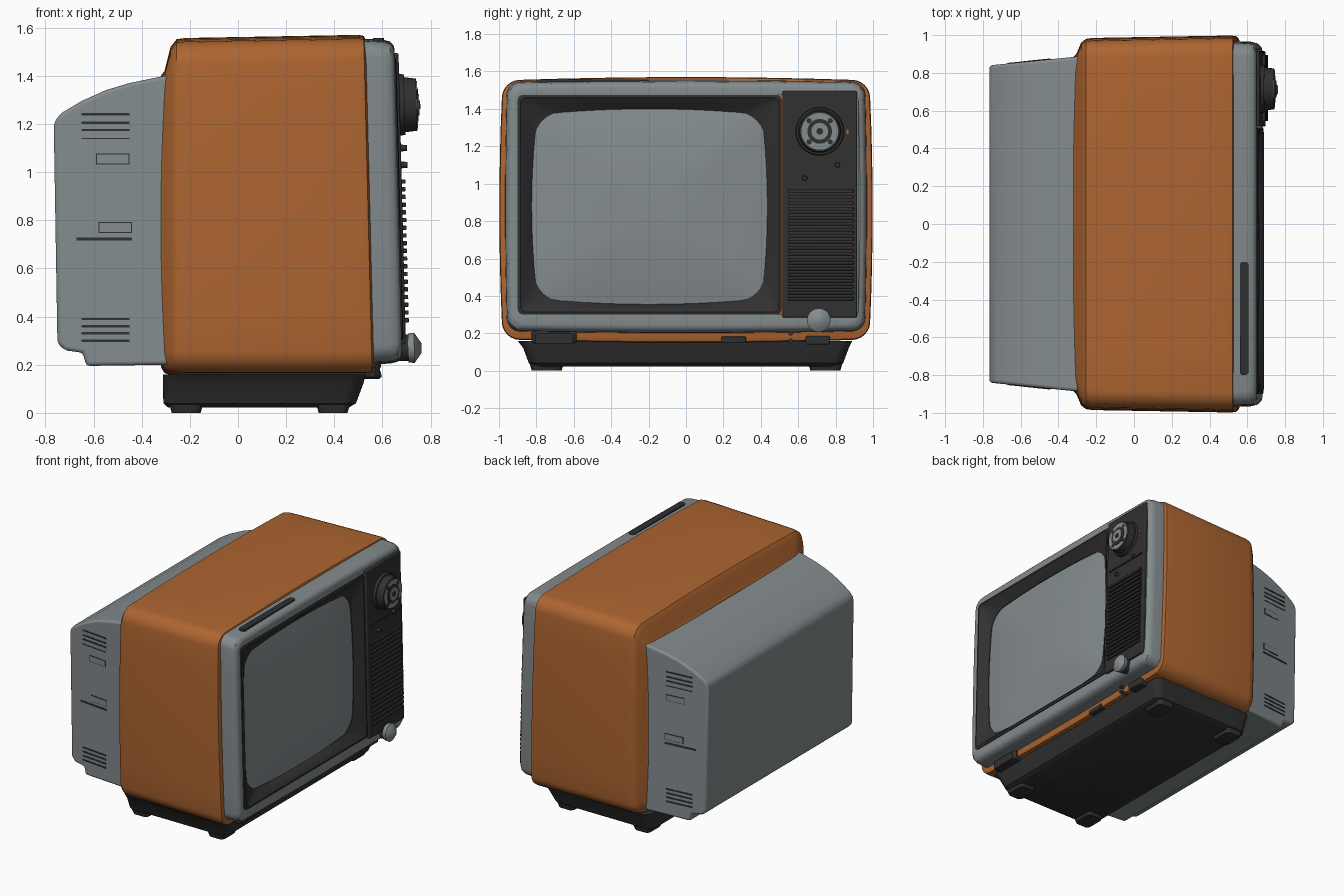
import bpy, bmesh, math
from mathutils import Matrix, Vector

old = bpy.data.objects.get("Cube")
if old:
    bpy.data.objects.remove(old, do_unlink=True)


def material(name, rgb):
    m = bpy.data.materials.new(name)
    m.use_nodes = True
    m.diffuse_color = (*rgb, 1)
    m.node_tree.nodes["Principled BSDF"].inputs["Base Color"].default_value = (*rgb, 1)
    return m


ORANGE = material("burnt orange", (0.42, 0.13, 0.03))
GREY = material("cool grey", (0.23, 0.26, 0.27))
DARK = material("charcoal", (0.03, 0.03, 0.031))


def finish(name, bm, mat, lean=False, bevel=0.0, angle=35):
    """Turn a bmesh into an object; lean tilts the front parts back."""
    if lean:
        for v in bm.verts:
            if v.co.x > 0.4:
                v.co.x += 0.025 * (1.56 - v.co.z)
    bmesh.ops.recalc_face_normals(bm, faces=bm.faces)
    me = bpy.data.meshes.new(name)
    bm.to_mesh(me)
    bm.free()
    me.materials.append(mat)
    ob = bpy.data.objects.new(name, me)
    bpy.context.collection.objects.link(ob)
    bpy.ops.object.select_all(action='DESELECT')
    ob.select_set(True)
    bpy.context.view_layer.objects.active = ob
    bpy.ops.object.shade_smooth_by_angle(angle=math.radians(angle))
    if bevel:
        mod = ob.modifiers.new("soft edges", 'BEVEL')
        mod.width, mod.segments = bevel, 3
    return ob


def rounded(u0, u1, v0, v1, r, bulge=0.0, arc=6, side=8):
    """Rounded rectangle whose sides swell outwards by bulge."""
    cu, cv, hu, hv = (u0 + u1) / 2, (v0 + v1) / 2, (u1 - u0) / 2, (v1 - v0) / 2
    corners = []
    for k, (su, sv) in enumerate([(1, 1), (-1, 1), (-1, -1), (1, -1)]):
        corners.append([Vector((su * (hu - r), sv * (hv - r))) + r * Vector((math.cos(a), math.sin(a)))
                        for a in [(k + i / arc) * math.pi / 2 for i in range(arc + 1)]])
    pts = []
    for k, c in enumerate(corners):
        nxt = corners[(k + 1) % 4][0]
        pts += c + [c[-1].lerp(nxt, i / side) for i in range(1, side)]
    return [(cu + p.x * (1 - bulge * (p.y / hv) ** 2 / hu),
             cv + p.y * (1 - bulge * (p.x / hu) ** 2 / hv)) for p in pts]


def at_x(x, *args, **kw):
    return [(x, u, v) for u, v in rounded(*args, **kw)]


def at_z(z, *args):
    return [(u, v, z) for u, v in rounded(*args)]


def loft(name, loops, mat, ring=False, **kw):
    bm = bmesh.new()
    rows = [[bm.verts.new(p) for p in loop] for loop in loops]
    pairs = list(zip(rows, rows[1:])) + ([(rows[-1], rows[0])] if ring else [])
    for a, b in pairs:
        for i in range(len(a)):
            j = (i + 1) % len(a)
            bm.faces.new((a[i], a[j], b[j], b[i]))
    if not ring:
        bm.faces.new(rows[0])
        bm.faces.new(rows[-1])
    return finish(name, bm, mat, **kw)


def box(name, lo, hi, mat, turn=0.0, **kw):
    lo, hi = Vector(lo), Vector(hi)
    bm = bmesh.new()
    bmesh.ops.create_cube(bm, size=1, matrix=Matrix.Translation((lo + hi) / 2)
                          @ Matrix.Rotation(turn, 4, 'Z') @ Matrix.Diagonal((*(hi - lo), 1)))
    return finish(name, bm, mat, **kw)


def disc(name, x0, x1, y, z, r0, r1, mat, sides=40, **kw):
    """Round part pointing forwards along x."""
    bm = bmesh.new()
    bmesh.ops.create_cone(bm, cap_ends=True, segments=sides, radius1=r0, radius2=r1, depth=x1 - x0,
                          matrix=Matrix.Translation(((x0 + x1) / 2, y, z)) @ Matrix.Rotation(math.pi / 2, 4, 'Y'))
    return finish(name, bm, mat, lean=True, **kw)


# Orange cabinet shell
SHELL = [(-0.32, 0.885, 0.19, 1.40, 0.07), (-0.305, 0.90, 0.165, 1.42, 0.08),
         (-0.28, 0.96, 0.157, 1.52, 0.09), (-0.255, 0.98, 0.153, 1.552, 0.09),
         (-0.22, 0.985, 0.15, 1.557, 0.09), (0.50, 0.998, 0.15, 1.57, 0.09),
         (0.522, 0.994, 0.155, 1.566, 0.085), (0.53, 0.975, 0.175, 1.548, 0.08)]
loft("cabinet_shell", [at_x(x, -h, h, a, b, r, bulge=0.018) for x, h, a, b, r in SHELL], ORANGE, lean=True)

# Rear housing: side profile spread across the width, narrowing to the back
PROFILE = [(-0.28, 0.2), (-0.63, 0.195), (-0.645, 0.25), (-0.72, 0.26), (-0.75, 0.29), (-0.765, 1.19),
           (-0.757, 1.22), (-0.73, 1.247), (-0.65, 1.295), (-0.55, 1.34), (-0.45, 1.37), (-0.28, 1.405)]


def half_width(x):
    return 0.84 + 0.1 * (x + 0.765)


loft("rear_housing", [[(x, s * half_width(x), z) for x, z in PROFILE] for s in (-1, 1)],
     GREY, bevel=0.015)

# Vents and latch panels on both sides of the housing
for s, side in ((-1, "right"), (1, "left")):
    def plate(name, x0, x1, z, h, mat, out):
        y = s * half_width((x0 + x1) / 2)
        box(f"{side}_{name}", (x0, y - out, z - h / 2), (x1, y + out, z + h / 2), mat, turn=s * 0.1)
    for z in (1.24, 1.205, 1.175, 0.39, 0.36, 0.33, 0.30):
        plate("vent", -0.65, -0.45, z, 0.01, DARK, 0.003)
    plate("vent", -0.65, -0.45, 1.14, 0.005, DARK, 0.003)
    plate("long_slot", -0.67, -0.44, 0.722, 0.012, DARK, 0.003)
    for x, z in ((-0.52, 1.055), (-0.51, 0.77)):
        plate("catch_gap", x - 0.07, x + 0.07, z, 0.046, DARK, 0.002)
        plate("catch", x - 0.066, x + 0.066, z, 0.038, GREY, 0.004)

# Grey front bezel
BEZEL = [(0.50, 0.968, 0.2, 1.555), (0.60, 0.965, 0.205, 1.55), (0.63, 0.958, 0.213, 1.543),
         (0.643, 0.945, 0.227, 1.53), (0.648, 0.93, 0.243, 1.515)]
loft("front_bezel", [at_x(x, -h, h, a, b, 0.07, bulge=0.01) for x, h, a, b in BEZEL]
     + [at_x(x, -0.9, 0.92, 0.3, 1.475, 0.03) for x in (0.645, 0.5)], GREY, ring=True, lean=True)
loft("handle_slot", [at_z(z, 0.56, 0.607, -0.8, -0.2, 0.02) for z in (1.54, 1.556)], DARK)

# Dark screen surround and bulging picture tube
TUBE = (-0.825, 0.435, 0.355, 1.4)
loft("screen_surround",
     [at_x(x, -0.9, 0.51, 0.3, 1.475, 0.03) for x in (0.54, 0.652)]
     + [at_x(0.656, -0.885, 0.497, 0.315, 1.46, 0.03), at_x(0.646, -0.87, 0.482, 0.33, 1.445, 0.03)]
     + [at_x(x, *TUBE, 0.12, bulge=0.03) for x in (0.605, 0.54)], DARK, ring=True, lean=True)
cy, cz = (TUBE[0] + TUBE[1]) / 2, (TUBE[2] + TUBE[3]) / 2
edge = at_x(0, *TUBE, 0.12, bulge=0.03)
loft("screen", [[(0.60 + 0.05 * (1 - k * k), cy + (y - cy) * k, cz + (z - cz) * k) for _, y, z in edge]
                for k in (1, 0.9, 0.75, 0.6, 0.45, 0.3, 0.15, 0.03)], GREY, lean=True)

# Control panel with speaker grille
box("control_panel", (0.54, 0.515, 0.285), (0.665, 0.915, 1.495), DARK, lean=True, bevel=0.008)
for i in range(19):
    z = 0.385 + i * 0.032
    box("grille_bar", (0.66, 0.545, z - 0.009), (0.68, 0.895, z + 0.009), DARK, lean=True, bevel=0.003)
box("panel_rib", (0.66, 0.545, 1.085), (0.672, 0.895, 1.095), DARK, lean=True)
for y, z in ((0.81, 1.10), (0.635, 1.03)):
    disc("small_button", 0.66, 0.69, y, z, 0.015, 0.012, DARK, sides=16)

# Tuning dial
disc("dial_base", 0.66, 0.685, 0.715, 1.28, 0.13, 0.125, DARK)
disc("dial_body", 0.68, 0.735, 0.715, 1.28, 0.115, 0.108, DARK)
disc("dial_ring", 0.733, 0.738, 0.715, 1.28, 0.098, 0.098, GREY)
disc("dial_hub", 0.733, 0.742, 0.715, 1.28, 0.066, 0.066, DARK)
disc("dial_cap", 0.74, 0.746, 0.715, 1.28, 0.045, 0.045, GREY)
disc("dial_pin", 0.742, 0.75, 0.715, 1.28, 0.018, 0.018, DARK, sides=16)
for a in (0.25, 0.75, 1.25, 1.75):
    y, z = 0.715 + 0.08 * math.cos(a * math.pi), 1.28 + 0.08 * math.sin(a * math.pi)
    disc("dial_mark", 0.736, 0.74, y, z, 0.014, 0.014, DARK, sides=12)
box("indicator_mark", (0.66, 0.858, 1.265), (0.668, 0.87, 1.29), ORANGE, lean=True)

# Power knob
disc("power_knob_stem", 0.62, 0.68, 0.71, 0.27, 0.055, 0.055, DARK)
disc("power_knob", 0.675, 0.70, 0.71, 0.27, 0.06, 0.063, GREY)
disc("power_knob_tip", 0.70, 0.73, 0.71, 0.27, 0.063, 0.02, GREY, angle=60)

# Base, feet and front catches
loft("base", [at_z(0.022, -0.29, 0.46, -0.81, 0.81, 0.05), at_z(0.04, -0.31, 0.49, -0.84, 0.84, 0.06),
              at_z(0.12, -0.312, 0.52, -0.87, 0.87, 0.06), at_z(0.16, -0.312, 0.53, -0.9, 0.89, 0.06)], DARK)
for x in (-0.215, 0.395):
    for y in (-0.745, 0.745):
        loft("foot", [at_z(z, x - h, x + h, y - h - 0.02, y + h + 0.02, 0.03)
                      for z, h in ((0, 0.06), (0.035, 0.07))], DARK)
loft("front_catch", [at_x(x, -0.825 + d, -0.585 - d, 0.145, 0.22 - d, 0.015)
                     for x, d in ((0.48, 0), (0.57, 0), (0.59, 0.02))], DARK)
box("front_hinge", (0.48, 0.64, 0.14), (0.59, 0.77, 0.185), DARK, bevel=0.008)
box("front_tab", (0.48, 0.19, 0.15), (0.57, 0.32, 0.182), DARK, bevel=0.005)
for z in (0.16, 0.2):
    disc("hinge_pin", 0.5, 0.56, 0.56, z, 0.012, 0.012, DARK, sides=12)
